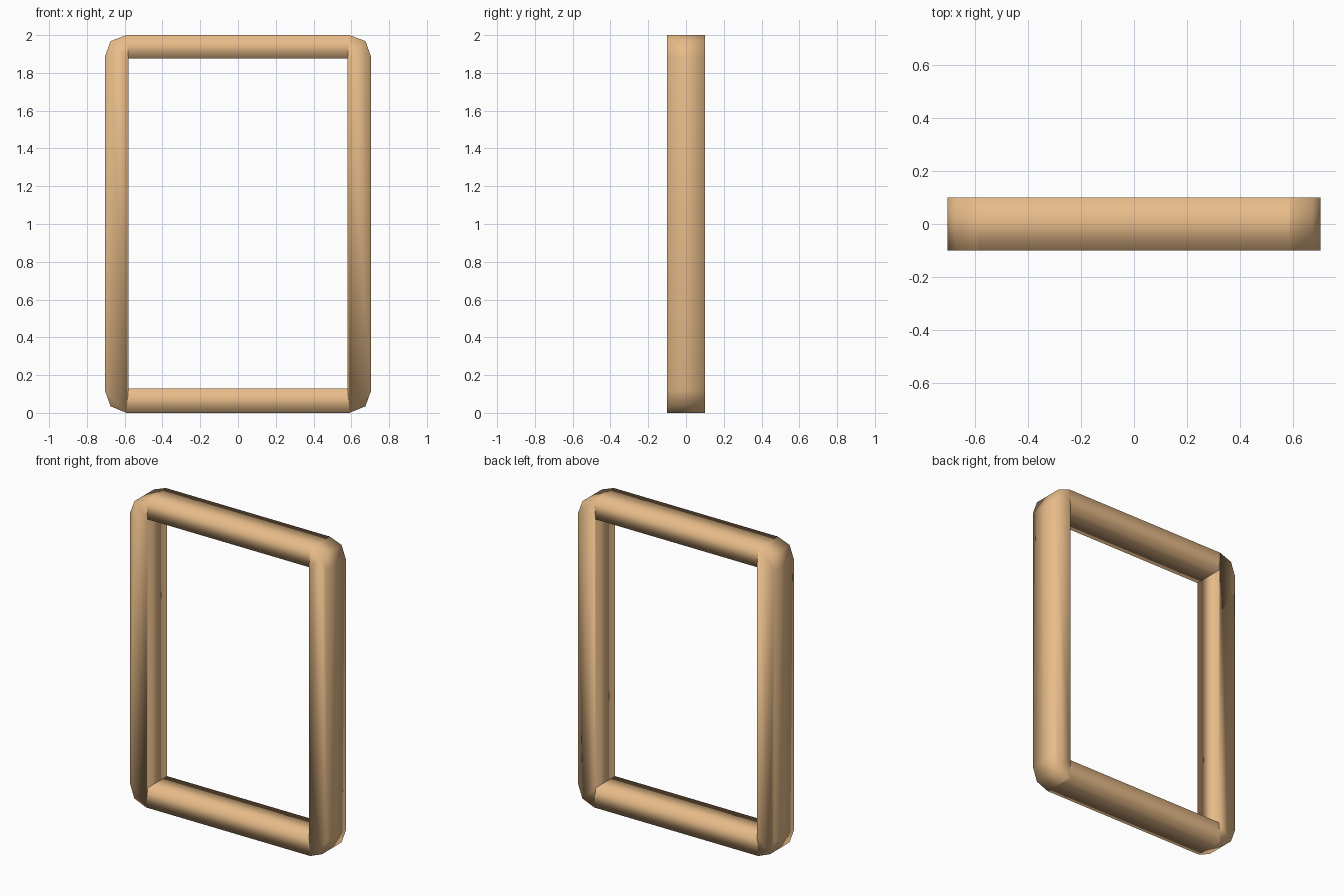
import bpy, bmesh

if "Cube" in bpy.data.objects:
    bpy.data.objects.remove(bpy.data.objects["Cube"])

wood = bpy.data.materials.new("wood")
wood.diffuse_color = (0.8, 0.5, 0.25, 1)
wood.use_nodes = True
wood.node_tree.nodes["Principled BSDF"].inputs["Base Color"].default_value = wood.diffuse_color
HALF_DEPTH = 0.1


def prism(name, profile, open_edges):
    """Extrude an x-z profile along y, leaving the joint edges open."""
    bm = bmesh.new()
    front = [bm.verts.new((x, -HALF_DEPTH, z)) for x, z in profile]
    back = [bm.verts.new((x, HALF_DEPTH, z)) for x, z in profile]
    bm.faces.new(front)
    bm.faces.new(back[::-1])
    n = len(profile)
    for i in range(n):
        if i not in open_edges:
            j = (i + 1) % n
            bm.faces.new((front[j], front[i], back[i], back[j]))
    bmesh.ops.recalc_face_normals(bm, faces=bm.faces)
    for f in bm.faces:
        f.smooth = True
    mesh = bpy.data.meshes.new(name)
    bm.to_mesh(mesh)
    bm.free()
    mesh.materials.append(wood)
    obj = bpy.data.objects.new(name, mesh)
    bpy.context.collection.objects.link(obj)


# Side posts with faceted outer corners
post = [(0.58, 0.13), (0.59, 0.0), (0.675, 0.035), (0.705, 0.12),
        (0.705, 1.885), (0.675, 1.968), (0.59, 2.0), (0.58, 1.875)]
for side, s in (("left", -1), ("right", 1)):
    prism(side + "_post", [(s * x, z) for x, z in post], (0, 6))

# Top and bottom rails, mitred into the posts
for name, outer, inner in (("bottom_rail", 0.0, 0.13), ("top_rail", 2.0, 1.875)):
    prism(name, [(-0.59, outer), (0.59, outer), (0.58, inner), (-0.58, inner)], (1, 3))
